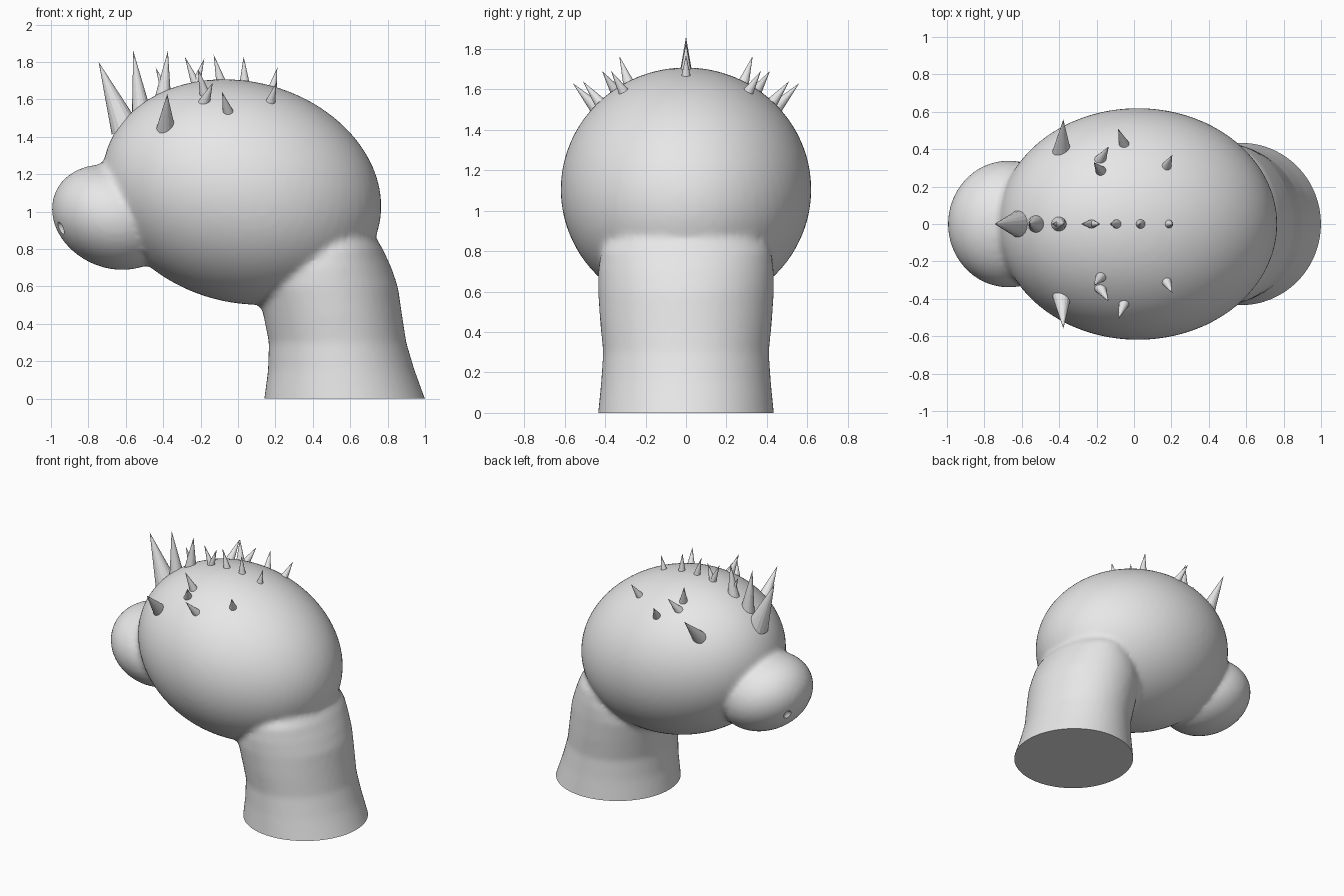
import bpy, bmesh, math
from mathutils import Vector, Matrix

cube = bpy.data.objects.get("Cube")
if cube:
    bpy.data.objects.remove(cube, do_unlink=True)

grey = bpy.data.materials.new("clay grey")
grey.use_nodes = True
grey.diffuse_color = (0.8, 0.8, 0.8, 1)
grey.node_tree.nodes["Principled BSDF"].inputs["Base Color"].default_value = (0.8, 0.8, 0.8, 1)


def make_object(name, bm):
    bmesh.ops.recalc_face_normals(bm, faces=bm.faces)
    mesh = bpy.data.meshes.new(name)
    bm.to_mesh(mesh)
    bm.free()
    mesh.materials.append(grey)
    obj = bpy.data.objects.new(name, mesh)
    bpy.context.collection.objects.link(obj)
    return obj


def activate(obj):
    bpy.ops.object.select_all(action="DESELECT")
    obj.select_set(True)
    bpy.context.view_layer.objects.active = obj


def apply_modifier(obj, kind, **settings):
    mod = obj.modifiers.new(kind.lower(), kind)
    for key, value in settings.items():
        setattr(mod, key, value)
    activate(obj)
    bpy.ops.object.modifier_apply(modifier=mod.name)


def add_ellipsoid(bm, center, radii, tilt):
    matrix = (Matrix.Translation(center) @ Matrix.Rotation(math.radians(tilt), 4, "Y")
              @ Matrix.Diagonal((*radii, 1)))
    bmesh.ops.create_uvsphere(bm, u_segments=64, v_segments=40, radius=1, matrix=matrix)


def add_neck(bm, sections, sides=48):
    rings = []
    for z, front, back, half_width in sections:
        mid, reach = (front + back) / 2, (back - front) / 2
        angles = [math.tau * i / sides for i in range(sides)]
        rings.append([bm.verts.new((mid + reach * math.cos(a), half_width * math.sin(a), z))
                      for a in angles])
    for low, high in zip(rings, rings[1:]):
        for i in range(sides):
            j = (i + 1) % sides
            bm.faces.new((low[i], low[j], high[j], high[i]))
    bm.faces.new(rings[0][::-1])
    bm.faces.new(rings[-1])


# Skull, snout and neck, fused into one skin
bm = bmesh.new()
add_ellipsoid(bm, (0.02, 0, 1.105), (0.757, 0.62, 0.59), 15.3)
add_ellipsoid(bm, (-0.67, 0, 0.97), (0.335, 0.34, 0.27), 24)
add_neck(bm, [  # height, front edge, back edge, half width
    (-0.1, 0.13, 1.04, 0.445), (0, 0.14, 1.0, 0.435), (0.15, 0.16, 0.945, 0.42),
    (0.3, 0.165, 0.9, 0.41), (0.45, 0.135, 0.877, 0.425), (0.6, 0.1, 0.855, 0.435),
    (0.7, 0.12, 0.82, 0.435), (0.8, 0.2, 0.775, 0.42), (1.0, 0.25, 0.65, 0.3)])
head = make_object("head_and_neck", bm)
apply_modifier(head, "REMESH", mode="VOXEL", voxel_size=0.02)
apply_modifier(head, "SMOOTH", factor=0.5, iterations=6)

# Flat cut under the neck
bm = bmesh.new()
bm.from_mesh(head.data)
bmesh.ops.bisect_plane(bm, geom=bm.verts[:] + bm.edges[:] + bm.faces[:],
                       plane_co=(0, 0, 0), plane_no=(0, 0, 1), clear_inner=True)
bmesh.ops.holes_fill(bm, edges=[e for e in bm.edges if e.is_boundary], sides=0)
bm.to_mesh(head.data)
bm.free()

# Nostrils, hollowed out of the snout tip
bm = bmesh.new()
for side in (-1, 1):
    matrix = (Matrix.Translation((-0.965, 0.135 * side, 0.9))
              @ Matrix.Rotation(math.radians(20), 4, "Y")
              @ Matrix.Diagonal((0.04, 0.035, 0.045, 1)))
    bmesh.ops.create_uvsphere(bm, u_segments=24, v_segments=14, radius=1, matrix=matrix)
cutter = make_object("nostril_cutter", bm)
cutter.hide_render = True
apply_modifier(head, "BOOLEAN", operation="DIFFERENCE", solver="EXACT", object=cutter)
bpy.data.objects.remove(cutter, do_unlink=True)
activate(head)
bpy.ops.object.shade_smooth_by_angle(angle=math.radians(40))


def add_spike(name, base, tip, radius):
    base, tip = Vector(base), Vector(tip)
    axis = tip - base
    start = base - axis.normalized() * 0.02
    matrix = (Matrix.Translation((start + tip) / 2)
              @ axis.to_track_quat("Z", "Y").to_matrix().to_4x4())
    bm = bmesh.new()
    bmesh.ops.create_cone(bm, cap_ends=True, segments=16, radius1=radius, radius2=0,
                          depth=(tip - start).length, matrix=matrix)
    make_object(name, bm)


# Crest spikes along the middle: base x, base z, tip x, tip z, radius
crest = [(-0.61, 1.46, -0.745, 1.8, 0.078), (-0.52, 1.56, -0.56, 1.86, 0.05),
         (-0.4, 1.62, -0.375, 1.86, 0.045), (-0.385, 1.63, -0.44, 1.77, 0.03),
         (-0.22, 1.67, -0.285, 1.83, 0.03), (-0.23, 1.67, -0.18, 1.82, 0.03),
         (-0.09, 1.69, -0.13, 1.84, 0.03), (0.035, 1.69, 0.03, 1.83, 0.03),
         (0.185, 1.66, 0.21, 1.77, 0.028)]
for i, (bx, bz, tx, tz, r) in enumerate(crest):
    add_spike(f"crest_spike_{i + 1}", (bx, 0, bz), (tx, 0, tz), r)

# Scattered spikes mirrored on both sides
scattered = [((-0.385, 0.4, 1.46), (-0.378, 0.56, 1.63), 0.05),
             ((-0.175, 0.28, 1.62), (-0.215, 0.33, 1.765), 0.034),
             ((-0.175, 0.35, 1.595), (-0.135, 0.415, 1.69), 0.032),
             ((-0.055, 0.43, 1.54), (-0.085, 0.51, 1.64), 0.031),
             ((0.175, 0.31, 1.59), (0.205, 0.37, 1.69), 0.03)]
for side, label in ((1, "back"), (-1, "front")):
    for i, (base, tip, r) in enumerate(scattered):
        flip = Vector((1, side, 1))
        add_spike(f"{label}_spike_{i + 1}", Vector(base) * flip, Vector(tip) * flip, r)
